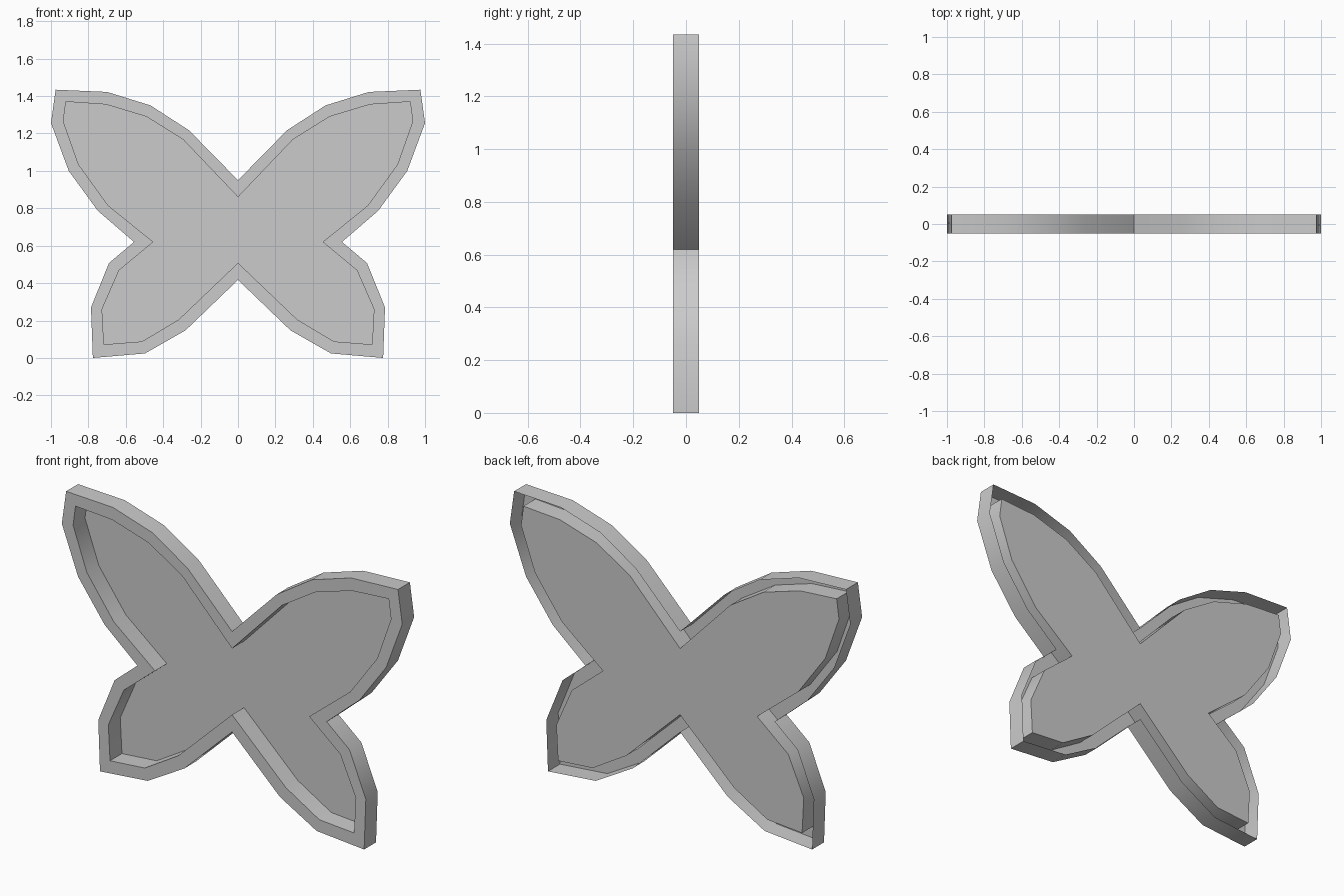
import bpy, bmesh, math

if "Cube" in bpy.data.objects:
    bpy.data.objects.remove(bpy.data.objects["Cube"])

# Right half of the wing outline (x, z), from top centre to bottom centre
OUTER = [(0, .95), (.262, 1.217), (.468, 1.35), (.70, 1.422), (.975, 1.434),
         (1.0, 1.256), (.905, 1.0), (.749, .786), (.556, .62), (.69, .507),
         (.786, .27), (.776, 0), (.497, .024), (.281, .147), (0, .417)]
# Matching outline of the recess
INNER = [(0, .86), (.294, 1.168), (.49, 1.29), (.705, 1.355), (.92, 1.37),
         (.934, 1.265), (.853, 1.035), (.694, .815), (.453, .62), (.636, .468),
         (.727, .26), (.717, .072), (.513, .088), (.316, .206), (0, .508)]
FRONT, BACK = -.05, .05


def loop(bm, half, y):
    """Closed vertex loop made from a half outline and its mirror image."""
    pts = half + [(-x, z) for x, z in half[-2:0:-1]]
    return [bm.verts.new((x, y, z)) for x, z in pts]


def bridge(bm, a, b):
    n = len(a)
    for i in range(n):
        j = (i + 1) % n
        bm.faces.new((a[i], a[j], b[j], b[i]))


bm = bmesh.new()
outer_back = loop(bm, OUTER, BACK)
outer_front = loop(bm, OUTER, FRONT)
inner_front = loop(bm, INNER, FRONT)
inner_back = loop(bm, INNER, BACK)

# Outer wall, front rim, recess wall (the back of the rim stays hollow)
bridge(bm, outer_back, outer_front)
bridge(bm, outer_front, inner_front)
bridge(bm, inner_front, inner_back)
# Recessed panel, flush with the back edge
panel = bm.faces.new(inner_back)
bm.normal_update()
if panel.normal.y > 0:
    bmesh.ops.reverse_faces(bm, faces=bm.faces[:])
bmesh.ops.triangulate(bm, faces=[panel])

mesh = bpy.data.meshes.new("butterfly_tray")
bm.to_mesh(mesh)
bm.free()
obj = bpy.data.objects.new("butterfly_tray", mesh)
bpy.context.collection.objects.link(obj)
bpy.context.view_layer.objects.active = obj
obj.select_set(True)
bpy.ops.object.shade_smooth_by_angle(angle=math.radians(30))
